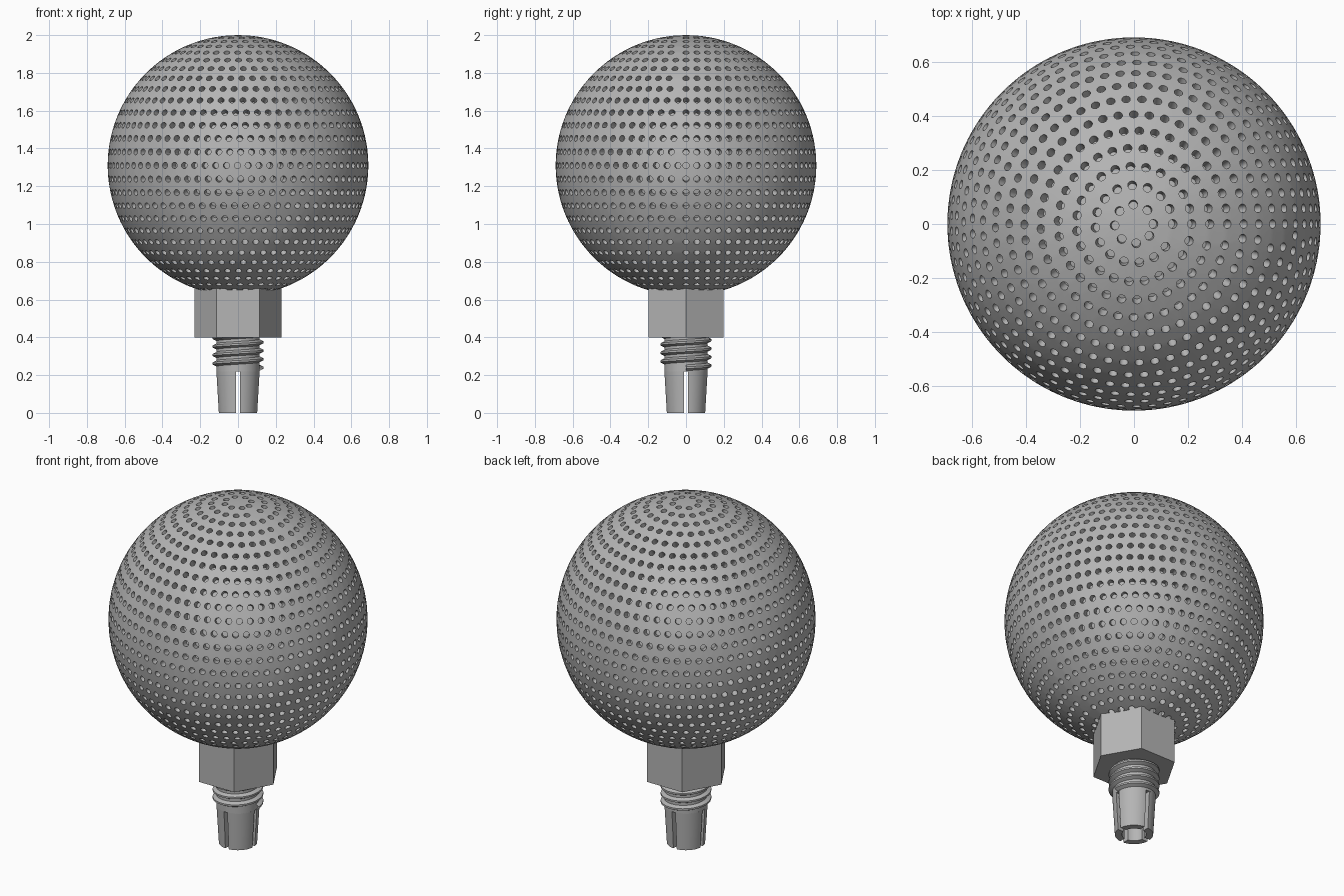
import bpy, bmesh
from math import pi, sin, cos, asin
from mathutils import Vector

cube = bpy.data.objects.get("Cube")
if cube:
    bpy.data.objects.remove(cube)

RADIUS, CENTRE_Z = 0.69, 1.31
HOLE_R, HOLE_DEPTH, SIDES = 0.0165, 0.045, 12

metal = bpy.data.materials.new("grey metal")
metal.use_nodes = True
GREY = (0.46, 0.46, 0.46, 1)
metal.diffuse_color = GREY
metal.node_tree.nodes["Principled BSDF"].inputs["Base Color"].default_value = GREY


def finish(name, bm, smooth=True):
    bmesh.ops.recalc_face_normals(bm, faces=bm.faces)
    mesh = bpy.data.meshes.new(name)
    bm.to_mesh(mesh)
    bm.free()
    mesh.materials.append(metal)
    obj = bpy.data.objects.new(name, mesh)
    bpy.context.collection.objects.link(obj)
    if smooth:
        bpy.ops.object.select_all(action="DESELECT")
        obj.select_set(True)
        bpy.context.view_layer.objects.active = obj
        bpy.ops.object.shade_smooth_by_angle(angle=0.6)
    return obj


def loft(bm, lower, upper):
    """Solid between two matching outlines."""
    a = [bm.verts.new(p) for p in lower]
    b = [bm.verts.new(p) for p in upper]
    for i in range(len(a)):
        j = (i + 1) % len(a)
        bm.faces.new((a[i], a[j], b[j], b[i]))
    bm.faces.new(a[::-1])
    bm.faces.new(b)


def circle(r, z, n):
    return [(r * cos(2 * pi * i / n), r * sin(2 * pi * i / n), z) for i in range(n)]


# Hole directions: rings every six degrees, stepped evenly from +x
def hole_directions():
    step = pi / 30
    for row in range(1, 30):
        polar = row * step
        ring = RADIUS * sin(polar)
        if row > 15 and ring < 0.18:
            continue
        turn, angle = 0.058 / ring, 0.0
        while 2 * pi - angle > 2.2 * HOLE_R / ring:
            yield Vector((sin(polar) * cos(angle), sin(polar) * sin(angle), cos(polar)))
            angle += turn


# Perforated ball: hull of the hole rims, with each rim sunk into a blind hole
bm = bmesh.new()
centre = Vector((0, 0, CENTRE_Z))
owner, rims = {}, []
rim_height = (RADIUS ** 2 - HOLE_R ** 2) ** 0.5
for d in hole_directions():
    u = d.cross(Vector((0, 0, 1))).normalized()
    v = d.cross(u)
    rim = []
    for i in range(SIDES):
        t = 2 * pi * i / SIDES
        vert = bm.verts.new(centre + d * rim_height + HOLE_R * (u * cos(t) + v * sin(t)))
        owner[vert] = len(rims)
        rim.append(vert)
    rims.append((d, rim))
for s in (1, -1):
    bm.verts.new(centre + Vector((0, 0, s * RADIUS)))
bmesh.ops.convex_hull(bm, input=list(bm.verts), use_existing_faces=False)
caps = [f for f in bm.faces
        if len({owner.get(w, -1) for w in f.verts}) == 1 and f.verts[0] in owner]
bmesh.ops.delete(bm, geom=caps, context="FACES_ONLY")
for d, rim in rims:
    floor = [bm.verts.new(w.co - d * HOLE_DEPTH) for w in rim]
    for i in range(SIDES):
        j = (i + 1) % SIDES
        bm.faces.new((rim[i], rim[j], floor[j], floor[i]))
    bm.faces.new(floor)
finish("perforated_ball", bm)

# Hexagonal nut
bm = bmesh.new()
loft(bm, circle(0.23, 0.4, 6), circle(0.23, 0.68, 6))
finish("hex_nut", bm, smooth=False)

# Threaded shank core
bm = bmesh.new()
loft(bm, circle(0.115, 0.22, 48), circle(0.115, 0.42, 48))
finish("shank_core", bm)

# Helical thread ridge
bm = bmesh.new()
profile = [(0.112, 0.222), (0.135, 0.234), (0.135, 0.244), (0.112, 0.256)]
points = [bm.verts.new((r, 0, z)) for r, z in profile]
edges = [bm.edges.new((points[i], points[(i + 1) % 4])) for i in range(4)]
bmesh.ops.spin(bm, geom=points + edges, cent=(0, 0, 0), axis=(0, 0, 1),
               dvec=(0, 0, 0.045 / 40), angle=2 * pi * 4, steps=160)
finish("screw_thread", bm)


# Tapered split collet: four jaws divided by narrow slots
def jaw(r_out, r_in, z, quarter, n=12):
    pts = []
    for r, order in ((r_out, 1), (r_in, -1)):
        gap = asin(0.011 / r)
        arc = [gap + (pi / 2 - 2 * gap) * i / n for i in range(n + 1)][::order]
        pts += [(r * cos(a + quarter), r * sin(a + quarter), z) for a in arc]
    return pts


bm = bmesh.new()
for k in range(4):
    loft(bm, jaw(0.102, 0.065, 0, k * pi / 2), jaw(0.115, 0.065, 0.222, k * pi / 2))
finish("split_collet", bm)
